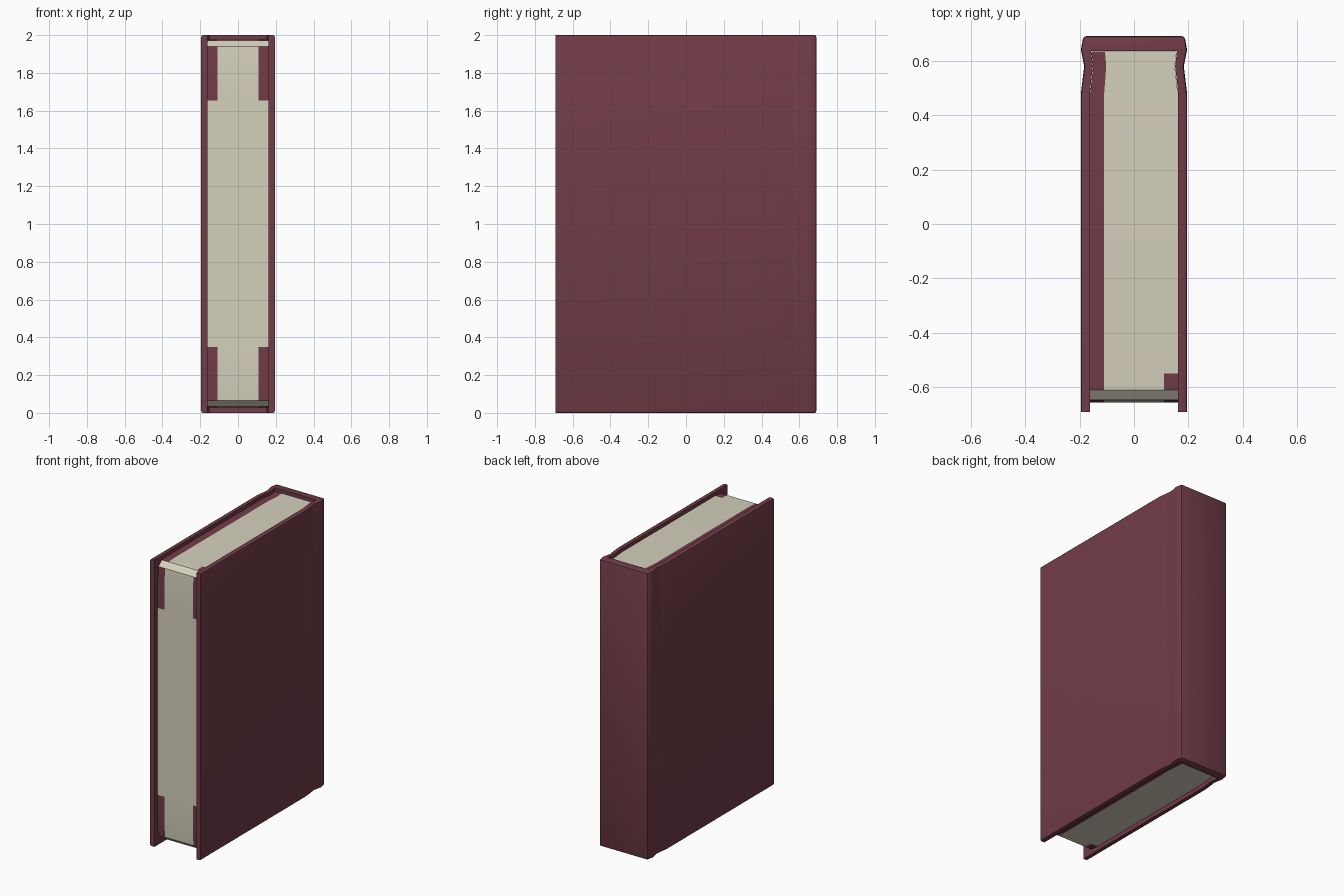
import bpy, bmesh, math

if "Cube" in bpy.data.objects:
    bpy.data.objects.remove(bpy.data.objects["Cube"])


def material(name, rgb):
    m = bpy.data.materials.new(name)
    m.diffuse_color = (*rgb, 1)
    m.use_nodes = True
    m.node_tree.nodes["Principled BSDF"].inputs["Base Color"].default_value = m.diffuse_color
    return m


burgundy = material("burgundy cloth", (0.165, 0.045, 0.064))
cream = material("cream paper", (0.67, 0.635, 0.51))


def finish(name, bm, mats):
    bmesh.ops.recalc_face_normals(bm, faces=bm.faces[:])
    mesh = bpy.data.meshes.new(name)
    bm.to_mesh(mesh)
    bm.free()
    for m in mats:
        mesh.materials.append(m)
    ob = bpy.data.objects.new(name, mesh)
    bpy.context.collection.objects.link(ob)
    bpy.ops.object.select_all(action='DESELECT')
    ob.select_set(True)
    bpy.context.view_layer.objects.active = ob
    bpy.ops.object.shade_smooth_by_angle(angle=math.radians(30))


# Cover: boards and spine with a hinge groove; right half as (outer, inner) pairs
pairs = [((0.195, -0.69), (0.162, -0.69)), ((0.195, 0.48), (0.162, 0.48)),
         ((0.189, 0.53), (0.157, 0.53)), ((0.183, 0.58), (0.151, 0.58)),
         ((0.195, 0.64), (0.158, 0.635)), ((0.186, 0.69), (0.10, 0.635))]
pairs += [((-o[0], o[1]), (-i[0], i[1])) for o, i in reversed(pairs)]
bm = bmesh.new()
rings = []
for o, i in pairs:
    rings.append([bm.verts.new((p[0], p[1], z))
                  for p, z in ((o, 0), (o, 2), (i, 2), (i, 0))])
for a, b in zip(rings, rings[1:]):
    for k in range(4):
        bm.faces.new((a[k], a[(k + 1) % 4], b[(k + 1) % 4], b[k]))
bm.faces.new(rings[0])
bm.faces.new(rings[-1][::-1])
bmesh.ops.recalc_face_normals(bm, faces=bm.faces[:])
# soften the outer top and bottom rims and the spine corners
outer = {v for r in rings for v in r[:2]}
edges = [e for e in bm.edges
         if all(v in outer for v in e.verts)
         and not all(v.co.y < -0.68 for v in e.verts)
         and e.calc_face_angle() > math.radians(40)]
bmesh.ops.bevel(bm, geom=edges, offset=0.01, segments=2, profile=0.5, affect='EDGES')
finish("cover", bm, [burgundy])

# Page block: side profile (y, z, half width) with rounded fore edge corners
half = [(-0.655, 1.655, 0.161), (-0.655, 1.84, 0.161), (-0.647, 1.94, 0.161),
        (-0.61, 1.972, 0.161), (-0.55, 1.976, 0.161), (0.48, 1.976, 0.161),
        (0.58, 1.976, 0.15), (0.634, 1.976, 0.157)]
profile = half + [(y, 2.005 - z, w) for y, z, w in reversed(half)]
n = len(profile)
bm = bmesh.new()
cols = []
for s in (-1, -0.68, 0.68, 1):
    cols.append([bm.verts.new((s * w, y, z)) for y, z, w in profile])
for c in range(3):
    for i in range(n):
        j = (i + 1) % n
        f = bm.faces.new((cols[c][i], cols[c][j], cols[c + 1][j], cols[c + 1][i]))
        # burgundy corners on the fore edge and one strip on the head and tail
        y, z = f.calc_center_median().yz
        top = z > 1
        corner = i in (0, 1, 3, n - 2, n - 3, n - 5)
        strip = 4 <= i <= n - 6 and i != n // 2 - 1 and ((c == 0) == top)
        if c != 1 and (corner or strip):
            f.material_index = 1
for col in (cols[0], cols[3]):
    for i in range(n // 2 - 1):
        bm.faces.new((col[i], col[i + 1], col[n - 2 - i], col[n - 1 - i]))
finish("pages", bm, [cream, burgundy])
